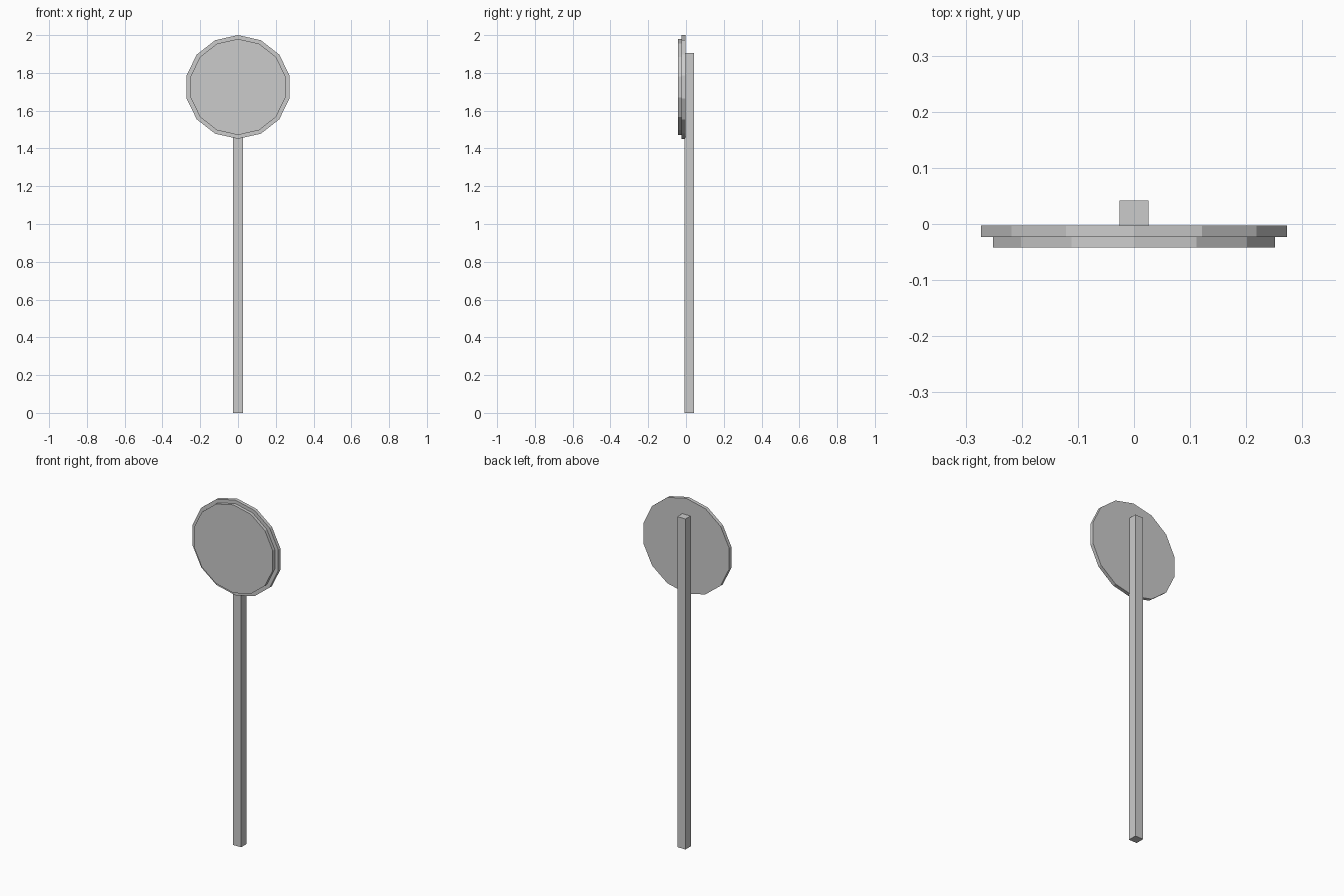
import bpy, bmesh, math
from mathutils import Matrix

if "Cube" in bpy.data.objects:
    bpy.data.objects.remove(bpy.data.objects["Cube"])

grey = bpy.data.materials.new("light grey")
grey.diffuse_color = (0.6, 0.6, 0.6, 1)
grey.use_nodes = True
grey.node_tree.nodes["Principled BSDF"].inputs["Base Color"].default_value = grey.diffuse_color


def finish(name, bm):
    bmesh.ops.recalc_face_normals(bm, faces=bm.faces)
    mesh = bpy.data.meshes.new(name)
    bm.to_mesh(mesh)
    bm.free()
    mesh.materials.append(grey)
    obj = bpy.data.objects.new(name, mesh)
    bpy.context.collection.objects.link(obj)
    return obj


def disc(name, rx, rz, y0, y1, cz, sides=14):
    """Upright 14-sided plate with a corner at the top, facing -y."""
    bm = bmesh.new()
    ring = []
    for i in range(sides):
        a = 2 * math.pi * i / sides
        ring.append(bm.verts.new((rx * math.sin(a), y0, cz + rz * math.cos(a))))
    face = bm.faces.new(ring)
    ext = bmesh.ops.extrude_face_region(bm, geom=[face], use_keep_orig=True)
    moved = [v for v in ext["geom"] if isinstance(v, bmesh.types.BMVert)]
    bmesh.ops.translate(bm, verts=moved, vec=(0, y1 - y0, 0))
    return finish(name, bm)


def box(name, x0, x1, y0, y1, z0, z1):
    bm = bmesh.new()
    m = Matrix.Translation(((x0 + x1) / 2, (y0 + y1) / 2, (z0 + z1) / 2))
    m = m @ Matrix.Diagonal((x1 - x0, y1 - y0, z1 - z0, 1))
    bmesh.ops.create_cube(bm, size=1, matrix=m)
    return finish(name, bm)


# square post behind the sign
box("post", -0.026, 0.026, -0.009, 0.042, 0, 1.905)
# rear rim plate and smaller front plate
disc("rim_plate", 0.2795, 0.2745, -0.0235, -0.003, 1.7255)
disc("front_plate", 0.2573, 0.2543, -0.042, -0.0235, 1.7255)
